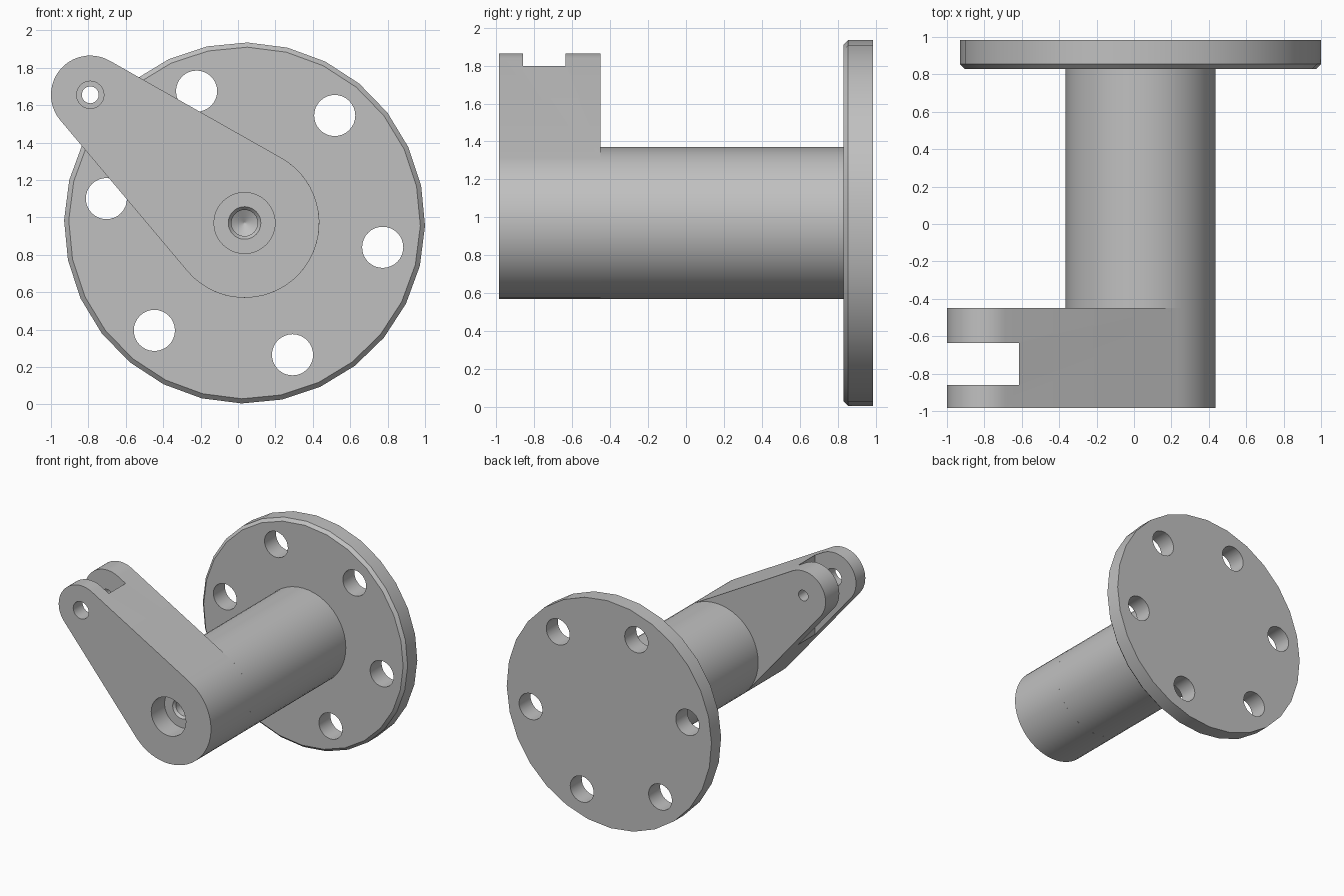
import bpy, bmesh
from math import cos, sin, pi, radians, atan2, acos, hypot

if "Cube" in bpy.data.objects:
    bpy.data.objects.remove(bpy.data.objects["Cube"])

HUB = (0.035, 0.97)      # x, z of the main axis
TIP = (-0.79, 1.655)     # x, z of the fork pin axis
HUB_R, TIP_R = 0.4, 0.21
FRONT, ARM_BACK, FLANGE_FRONT, BACK = -0.985, -0.45, 0.83, 0.985

grey = bpy.data.materials.new("machined grey")
grey.use_nodes = True
grey.diffuse_color = (0.53, 0.53, 0.53, 1)
grey.node_tree.nodes["Principled BSDF"].inputs["Base Color"].default_value = grey.diffuse_color


def arc(center, radius, start, end, count):
    """Points on an arc, both ends included."""
    steps = [start + (end - start) * i / (count - 1) for i in range(count)]
    return [(center[0] + radius * cos(a), center[1] + radius * sin(a)) for a in steps]


def loft(name, sections):
    """Closed solid through (y, outline) sections with equal point counts."""
    bm = bmesh.new()
    rings = [[bm.verts.new((x, y, z)) for x, z in outline] for y, outline in sections]
    n = len(rings[0])
    for a, b in zip(rings, rings[1:]):
        for i in range(n):
            j = (i + 1) % n
            bm.faces.new((a[i], a[j], b[j], b[i]))
    bm.faces.new(rings[0])
    bm.faces.new(rings[-1])
    bmesh.ops.recalc_face_normals(bm, faces=bm.faces)
    mesh = bpy.data.meshes.new(name)
    bm.to_mesh(mesh)
    bm.free()
    mesh.materials.append(grey)
    obj = bpy.data.objects.new(name, mesh)
    bpy.context.collection.objects.link(obj)
    return obj


def turned(name, center, profile, sides=48, turn=0.0):
    """Round solid along y from (y, radius) pairs."""
    step = 2 * pi / sides
    return loft(name, [(y, arc(center, r, turn, turn + 2 * pi - step, sides)) for y, r in profile])


def activate(obj):
    bpy.ops.object.select_all(action="DESELECT")
    obj.select_set(True)
    bpy.context.view_layer.objects.active = obj


def cut(obj, cutter):
    cutter.hide_render = True
    mod = obj.modifiers.new("cut", "BOOLEAN")
    mod.operation, mod.solver, mod.object = "DIFFERENCE", "EXACT", cutter
    activate(obj)
    bpy.ops.object.modifier_apply(modifier=mod.name)
    bpy.data.objects.remove(cutter)


# Flange: faceted disc with a chamfered front rim and six bolt holes
flange = turned("flange", HUB, [(FLANGE_FRONT, 0.94), (FLANGE_FRONT + 0.025, 0.965), (BACK, 0.965)],
                sides=28, turn=radians(-0.9))
for k in range(6):
    a = radians(-10 + 60 * k)
    spot = (HUB[0] + 0.75 * cos(a), HUB[1] + 0.75 * sin(a))
    cut(flange, turned("bolt_hole", spot, [(0.7, 0.11), (1.1, 0.11)], sides=32))

# Barrel between the arm and the flange
barrel = turned("barrel", HUB, [(ARM_BACK, HUB_R), (FLANGE_FRONT + 0.01, HUB_R)])

# Arm: tapered plate wrapping the hub and the fork tip
dx, dz = TIP[0] - HUB[0], TIP[1] - HUB[1]
lean, spread = atan2(dz, dx), acos((HUB_R - TIP_R) / hypot(dx, dz))
outline = (arc(HUB, HUB_R, lean + spread, lean - spread + 2 * pi, 32)
           + arc(TIP, TIP_R, lean - spread, lean + spread, 24))
arm = loft("arm", [(FRONT, outline), (ARM_BACK, outline)])

# Fork slot, open towards the tip
box = [(-1.3, 0.4), (-0.615, 0.4), (-0.615, 2.2), (-1.3, 2.2)]
cut(arm, loft("slot", [(-0.86, box), (-0.635, box)]))

# Pin holes: wide in the front prong, narrow in the rear prong
cut(arm, turned("front_pin_hole", TIP, [(-1.1, 0.073), (-0.75, 0.073)], sides=32))
cut(arm, turned("rear_pin_hole", TIP, [(-0.75, 0.045), (-0.3, 0.045)], sides=32))

# Counterbored centre hole with a countersink and drill point
floor = FRONT + 0.18
cut(arm, turned("centre_bore", HUB, [(-1.1, 0.163), (floor, 0.163), (floor, 0.087),
                                     (floor + 0.02, 0.07), (-0.52, 0.07), (-0.48, 0.002)]))

for part in (flange, barrel, arm):
    activate(part)
    bpy.ops.object.shade_smooth_by_angle(angle=radians(30))
